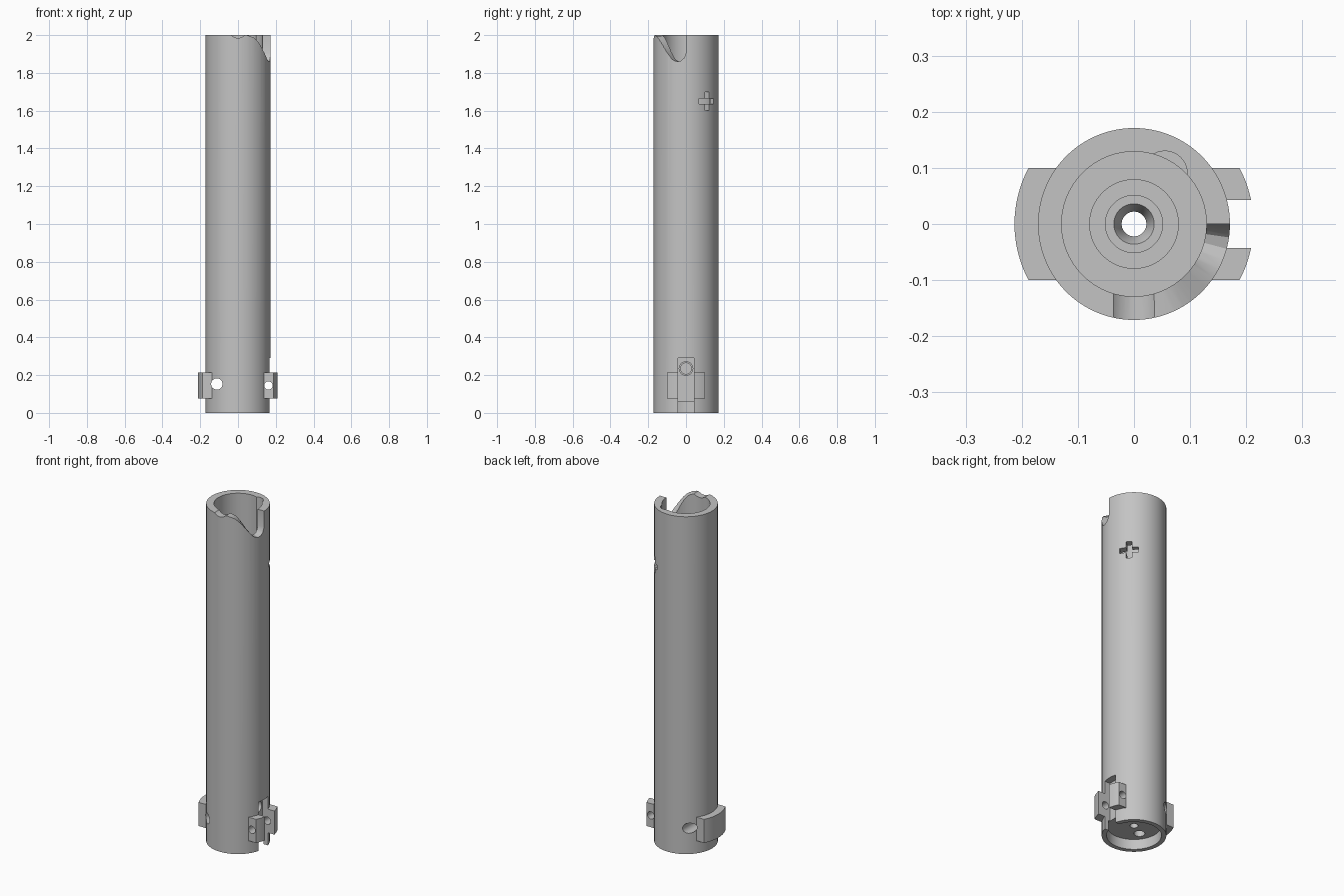
import bpy, bmesh, math
from mathutils import Matrix, Vector

if "Cube" in bpy.data.objects:
    bpy.data.objects.remove(bpy.data.objects["Cube"])

SEG = 96
grey = bpy.data.materials.new("satin_grey")
grey.diffuse_color = (0.55, 0.55, 0.55, 1)
grey.use_nodes = True
grey.node_tree.nodes["Principled BSDF"].inputs["Base Color"].default_value = grey.diffuse_color


def make(name, bm):
    bmesh.ops.recalc_face_normals(bm, faces=bm.faces[:])
    mesh = bpy.data.meshes.new(name)
    bm.to_mesh(mesh)
    bm.free()
    ob = bpy.data.objects.new(name, mesh)
    bpy.context.collection.objects.link(ob)
    mesh.materials.append(grey)
    return ob


def rings(name, loops, closed):
    """Bridge equal-length vertex loops; cap the ends when not closed."""
    bm = bmesh.new()
    vs = [[bm.verts.new(p) for p in loop] for loop in loops]
    n, m = len(vs), len(vs[0])
    for i in range(n if closed else n - 1):
        a, b = vs[i], vs[(i + 1) % n]
        for j in range(m):
            k = (j + 1) % m
            bm.faces.new((a[j], a[k], b[k], b[j]))
    if not closed:
        bm.faces.new(vs[0])
        bm.faces.new(vs[-1])
    return make(name, bm)


def lathe(name, profile):
    angles = [2 * math.pi * i / SEG for i in range(SEG)]
    return rings(name, [[(r * math.cos(a), r * math.sin(a), z) for r, z in profile]
                        for a in angles], True)


def box(name, lo, hi, turn=0.0):
    bm = bmesh.new()
    lo, hi = Vector(lo), Vector(hi)
    bmesh.ops.create_cube(bm, size=1, matrix=Matrix.Rotation(turn, 4, 'Z')
                          @ Matrix.Translation((lo + hi) / 2)
                          @ Matrix.Diagonal((*(hi - lo), 1)))
    return make(name, bm)


def rod(name, start, end, r, r2=None):
    start, end = Vector(start), Vector(end)
    d = end - start
    bm = bmesh.new()
    bmesh.ops.create_cone(bm, cap_ends=True, segments=40, radius1=r,
                          radius2=r if r2 is None else r2, depth=d.length,
                          matrix=Matrix.Translation((start + end) / 2)
                          @ d.to_track_quat('Z', 'Y').to_matrix().to_4x4())
    return make(name, bm)


def lug(name, side):
    arc = [math.asin(0.1 / 0.213) * (i / 8 - 1) for i in range(17)]
    pts = [(0.135, -0.1)] + [(0.213 * math.cos(a), 0.213 * math.sin(a)) for a in arc] + [(0.135, 0.1)]
    return rings(name, [[(side * x, y, z) for x, y in pts] for z in (0.075, 0.215)], False)


# Tube with stepped floor, centre bore and recessed underside
body = lathe("tube_body", [
    (0.171, 0), (0.171, 2), (0.129, 2), (0.129, 0.36), (0.079, 0.36), (0.079, 0.34),
    (0.051, 0.34), (0.051, 0.32), (0.036, 0.32), (0.022, 0.29), (0.022, 0.06),
    (0.145, 0.06), (0.145, 0)])


def combine(op, other):
    mod = body.modifiers.new(op.lower(), 'BOOLEAN')
    mod.operation, mod.solver, mod.object = op, 'EXACT', other
    bpy.context.view_layer.objects.active = body
    bpy.ops.object.modifier_apply(modifier=mod.name)
    bpy.data.objects.remove(other, do_unlink=True)


# Side lugs
for side in (-1, 1):
    combine('UNION', lug("lug", side))

# Slot splitting the right lug, with a blind screw hole at its top
combine('DIFFERENCE', box("slot", (0.13, -0.043, -0.1), (0.3, 0.043, 0.29)))
combine('DIFFERENCE', rod("screw_hole", (0.3, 0, 0.235), (0.1, 0, 0.235), 0.036))
combine('DIFFERENCE', rod("screw_tip", (0.14, 0, 0.235), (0.06, 0, 0.235), 0.029))

# Cross pins through the base and the split lug, and a blind hole underneath
combine('DIFFERENCE', rod("base_pin_hole", (-0.112, -0.3, 0.153), (-0.112, 0.3, 0.153), 0.03))
combine('DIFFERENCE', rod("lug_pin_hole", (0.161, -0.3, 0.145), (0.161, 0.3, 0.145), 0.022))
combine('DIFFERENCE', rod("underside_hole", (-0.075, -0.045, 0.03), (-0.075, -0.045, 0.14), 0.029))

# Channel down the inner wall, with a cross-shaped window
combine('DIFFERENCE', rod("inner_channel", (0.055, 0.09, 1.55), (0.055, 0.09, 2.1), 0.04))
turn = math.radians(41)
combine('DIFFERENCE', box("window_bar", (0.1, -0.051, 1.635), (0.25, 0.051, 1.665), turn))
combine('DIFFERENCE', box("window_post", (0.1, -0.015, 1.6), (0.25, 0.015, 1.7), turn))

# Curved ramp notch in the rim: angle in degrees, floor height
ramp = [(0, 1.905), (-2, 1.888), (-4, 1.877), (-8, 1.865), (-15, 1.86), (-22, 1.866),
        (-28, 1.88), (-34, 1.902), (-40, 1.925), (-45, 1.944), (-50, 1.961), (-55, 1.975),
        (-60, 1.986), (-66, 1.994), (-72, 1.998), (-77, 2.002)]
loops = []
for deg, z in ramp:
    c, s = math.cos(math.radians(deg)), math.sin(math.radians(deg))
    loops.append([(r * c, r * s, h) for r, h in ((0.1, z), (0.22, z), (0.22, 2.1), (0.1, 2.1))])
combine('DIFFERENCE', rings("ramp_notch", loops, False))

# Shallow round groove across the front of the rim
combine('DIFFERENCE', rod("rim_groove", (0, -0.25, 2.036), (0, -0.08, 2.036), 0.051))

# Smooth shading with sharp edges kept
bpy.ops.object.select_all(action='DESELECT')
body.select_set(True)
bpy.context.view_layer.objects.active = body
bpy.ops.object.shade_smooth_by_angle(angle=math.radians(30))
